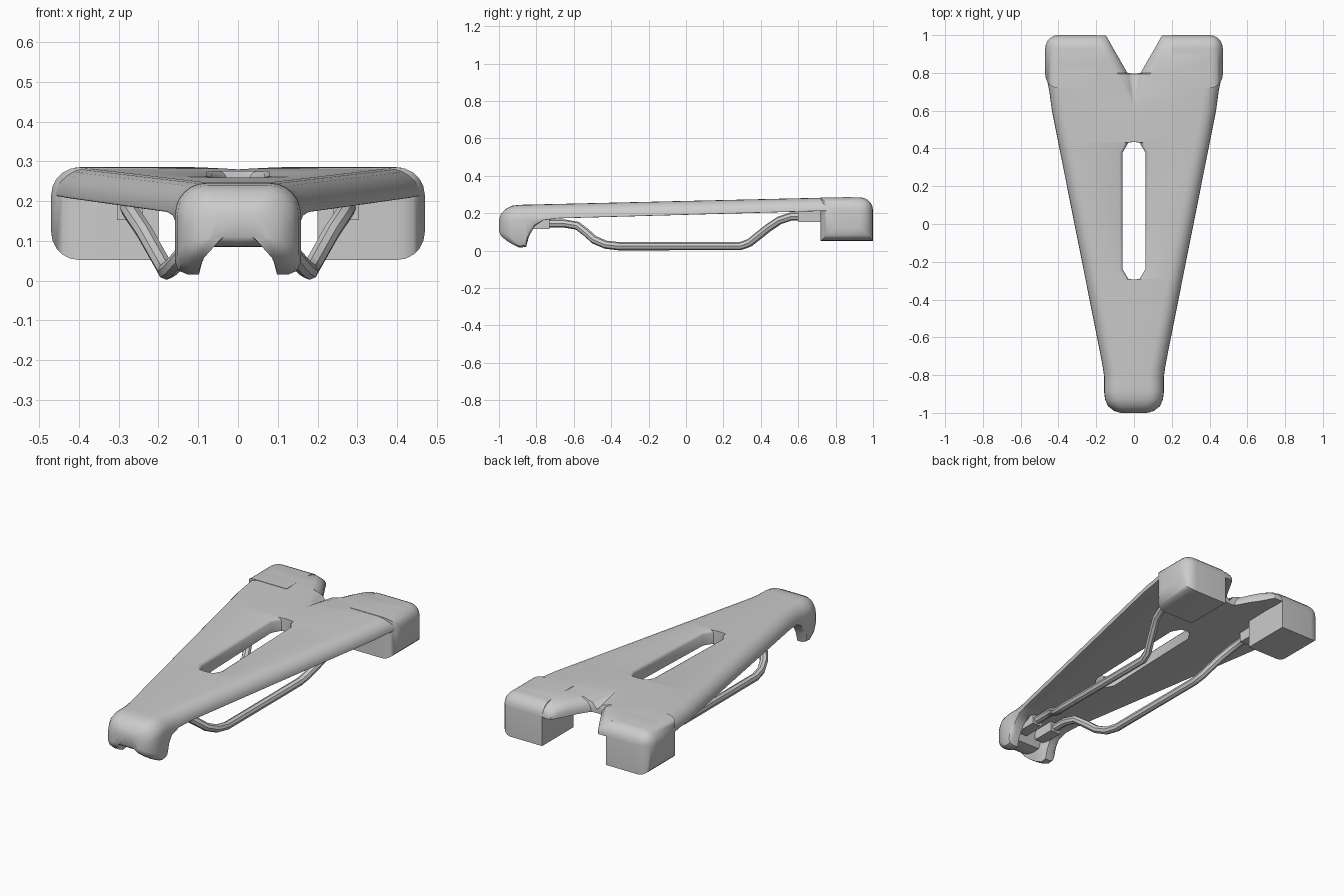
import bpy, bmesh, math

if "Cube" in bpy.data.objects:
    bpy.data.objects.remove(bpy.data.objects["Cube"])

def finish(ob, angle=40):
    """Mirror a right-hand half across x and smooth it."""
    m = ob.modifiers.new("mirror", 'MIRROR')
    m.use_clip = True
    bpy.ops.object.select_all(action='DESELECT')
    ob.select_set(True)
    bpy.context.view_layer.objects.active = ob
    bpy.ops.object.shade_smooth_by_angle(angle=math.radians(angle))

def to_object(bm, name):
    me = bpy.data.meshes.new(name)
    bm.to_mesh(me)
    bm.free()
    ob = bpy.data.objects.new(name, me)
    bpy.context.collection.objects.link(ob)
    return ob

def box_bm(x, y, z):
    bm = bmesh.new()
    bmesh.ops.create_cube(bm, size=1)
    for v in bm.verts:
        for i, (a, b) in enumerate((x, y, z)):
            v.co[i] = a if v.co[i] < 0 else b
    return bm

# half cross-section of the saddle
def section(y, xo, zt, zo, zm, xi=0, lw=0, ld=0):
    r = min(.078, xo * .5)
    h = min(.078, (zt - zo) * .93)
    g = min(.03, max(.003, (zt - zo - h) * .5))
    p = [(xi, zm), (xi, zt - ld), (xi + lw * .35, zt - ld * .35), (xi + lw, zt)]
    for k in range(7):
        a = math.radians(90 - 15 * k)
        p.append((xo - r + r * math.cos(a), zt - h + h * math.sin(a)))
    p += [(xo, zo + g), (xo - g * .3, zo + g * .3), (xo - g, zo), (xo * .62, zo), (xo * .5, zm)]
    return [(x, y, z) for x, z in p]

def mid(y, xi=0, lw=0, ld=0, xo=None):
    """Station on the straight tapering wing."""
    zt = .247 + (y + .8) * .0235
    zo = .172 + (y + .7) * .028
    return (y, xo or .156 + (y + .8) * .199, zt, zo, zo, xi, lw, ld)

stations = [
    # drooping nose: y, outer x, top, outer bottom, middle bottom
    (-1.0, .07, .165, .105, .11), (-.99, .105, .195, .08, .095),
    (-.965, .137, .223, .058, .086), (-.93, .153, .24, .035, .085),
    (-.89, .158, .245, .016, .09), (-.855, .158, .246, .02, .165),
    (-.84, .158, .246, .075, .17), (-.81, .158, .247, .13, .17),
    (-.76, .165, .248, .163, .17), mid(-.68),
    # long slot
    mid(-.32), mid(-.295), mid(-.29, .03, .018, .015), mid(-.24, .06, .018, .015),
    mid(.0, .06, .018, .015), mid(.38, .06, .018, .015), mid(.43, .03, .018, .015),
    mid(.435), mid(.46),
    # rear wings and V notch
    mid(.6), mid(.7, 0, .04, .025, .448), mid(.795, 0, .085, .05, .467),
    mid(.80, .035, .06, .05, .468), mid(.87, .075, .055, .045, .468),
    (.92, .465, .284, .213, .213, .104, .05, .04), (.96, .45, .274, .213, .213, .127, .045, .035),
    (.985, .43, .255, .213, .213, .14, .04, .02), (.998, .41, .228, .213, .213, .15, .035, .004),
]

# saddle top
bm = bmesh.new()
rings = [[bm.verts.new(c) for c in section(*s)] for s in stations]
n = len(rings[0])
for i in range(len(rings) - 1):
    a, b = rings[i], rings[i + 1]
    for k in range(n):
        j = (k + 1) % n
        if k == 0 and a[0].co.x == 0 and b[0].co.x == 0:
            continue
        bm.faces.new((a[k], a[j], b[j], b[k]))
bm.faces.new(rings[0])
bm.faces.new(rings[-1])
bmesh.ops.remove_doubles(bm, verts=bm.verts, dist=.0001)
bmesh.ops.recalc_face_normals(bm, faces=bm.faces)
finish(to_object(bm, "saddle_top"))

# rear pads: outer and upper edges rounded, bottom rear edge left crisp
bm = box_bm((.2, .47), (.72, 1.0), (.052, .285))
def on(e, i, high):
    c = [v.co[i] for v in e.verts]
    m = (.335, .86, .17)[i]
    return all((q > m) == high for q in c)
edges = [e for e in bm.edges if
         (on(e, 0, True) and (on(e, 2, True) or on(e, 2, False) or on(e, 1, True) or on(e, 1, False)))
         or (on(e, 1, True) and on(e, 2, True))]
bmesh.ops.bevel(bm, geom=edges, offset=.07, segments=5, profile=.5, affect='EDGES')
finish(to_object(bm, "rear_pad"))

# rail clamps
finish(to_object(box_bm((.03, .095), (-.86, -.73), (.115, .18)), "front_rail_clamp"))
finish(to_object(box_bm((.24, .305), (.6, .74), (.152, .22)), "rear_rail_clamp"))

# rails
path = [(.063, -.8, .145), (.063, -.65, .145), (.075, -.58, .133), (.11, -.535, .098),
        (.145, -.49, .058), (.168, -.43, .032), (.18, -.36, .024), (.18, .29, .024),
        (.19, .34, .042), (.235, .44, .122), (.262, .5, .162), (.275, .56, .182), (.275, .68, .186)]
cu = bpy.data.curves.new("rail", 'CURVE')
cu.dimensions = '3D'
cu.bevel_depth = .022
cu.bevel_resolution = 2
cu.use_fill_caps = True
sp = cu.splines.new('POLY')
sp.points.add(len(path) - 1)
for p, c in zip(sp.points, path):
    p.co = (*c, 1)
rail = bpy.data.objects.new("rail", cu)
bpy.context.collection.objects.link(rail)
bpy.ops.object.select_all(action='DESELECT')
rail.select_set(True)
bpy.context.view_layer.objects.active = rail
bpy.ops.object.convert(target='MESH')
finish(bpy.context.view_layer.objects.active)
